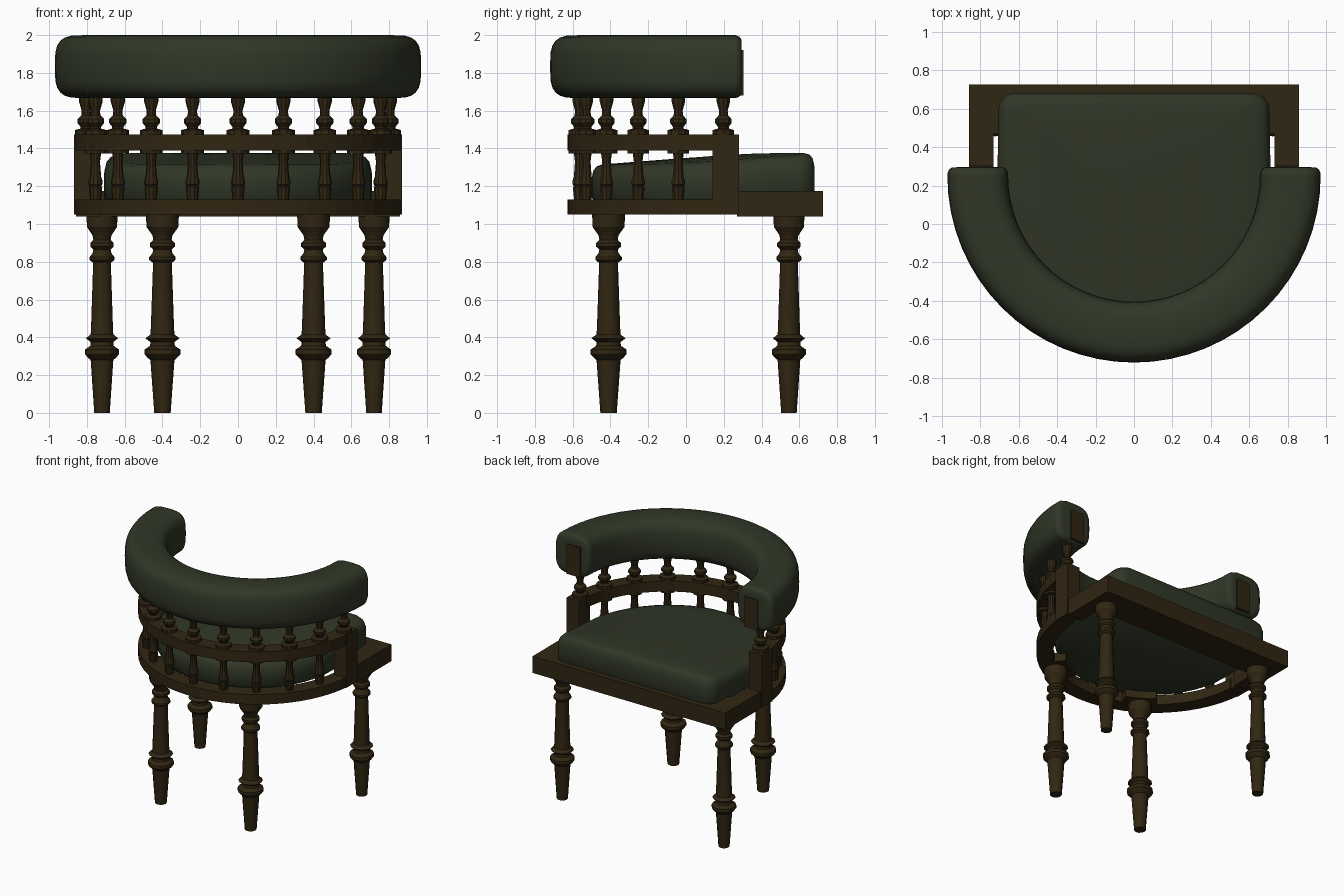
import bpy, bmesh
from math import sin, cos, pi, radians, copysign

if "Cube" in bpy.data.objects:
    bpy.data.objects.remove(bpy.data.objects["Cube"])

CY = 0.24  # centre (y) of the curved back


def material(name, rgb):
    m = bpy.data.materials.new(name)
    m.diffuse_color = (*rgb, 1)
    m.use_nodes = True
    m.node_tree.nodes["Principled BSDF"].inputs["Base Color"].default_value = m.diffuse_color
    return m


WOOD = material("dark wood", (0.030, 0.019, 0.006))
GREEN = material("green leather", (0.030, 0.038, 0.020))


def finish(bm, name, mat, smooth=None):
    bmesh.ops.recalc_face_normals(bm, faces=bm.faces)
    me = bpy.data.meshes.new(name)
    bm.to_mesh(me)
    bm.free()
    ob = bpy.data.objects.new(name, me)
    bpy.context.collection.objects.link(ob)
    me.materials.append(mat)
    if smooth:
        bpy.ops.object.select_all(action='DESELECT')
        bpy.context.view_layer.objects.active = ob
        ob.select_set(True)
        bpy.ops.object.shade_smooth_by_angle(angle=radians(smooth))
    return ob


def loft(bm, rings):
    """Join closed rings of points and cap both ends."""
    vs = [[bm.verts.new(p) for p in r] for r in rings]
    n = len(vs[0])
    for a, b in zip(vs, vs[1:]):
        for i in range(n):
            j = (i + 1) % n
            bm.faces.new((a[i], a[j], b[j], b[i]))
    bm.faces.new(vs[0])
    bm.faces.new(vs[-1])


def lathe(bm, x, y, profile, k=1.0, n=12):
    loft(bm, [[(x + r * k * cos(2 * pi * i / n), y + r * k * sin(2 * pi * i / n), z)
               for i in range(n)] for r, z in profile])


def box(bm, x0, x1, y0, y1, z0, z1):
    loft(bm, [[(x0, y0, z), (x1, y0, z), (x1, y1, z), (x0, y1, z)] for z in (z0, z1)])


def on_arc(r, deg, cy=CY):
    t = radians(deg)
    return r * sin(t), cy - r * cos(t)


def arc_bar(bm, r0, r1, z0, z1, a0, a1, n):
    rings = []
    for i in range(n + 1):
        a = a0 + (a1 - a0) * i / n
        rings.append([(*on_arc(r, a), z) for r, z in ((r0, z0), (r1, z0), (r1, z1), (r0, z1))])
    loft(bm, rings)


# Turned legs
LEG = [(.041, 0), (.06, .28), (.072, .29), (.09, .31), (.09, .335), (.062, .355), (.06, .375),
       (.085, .395), (.06, .415), (.058, .45), (.048, .76), (.048, .795), (.066, .81), (.066, .825),
       (.05, .845), (.046, .865), (.062, .88), (.062, .9), (.046, .915), (.05, .94),
       (.08, .985), (.082, 1.05)]
for name, x, y, k in (("front_leg", .4, -.41, 1.06), ("rear_leg", .72, .545, 1.0)):
    for s, side in ((-1, "left"), (1, "right")):
        bm = bmesh.new()
        lathe(bm, s * x, y, LEG, k)
        finish(bm, f"{name}_{side}", WOOD, 30)

# Curved base rail, with thicker pads above the legs
bm = bmesh.new()
arc_bar(bm, .745, .867, 1.05, 1.13, -87, 87, 28)
for s in (-1, 1):
    arc_bar(bm, .66, .75, 1.05, 1.12, s * 21, s * 41, 4)
finish(bm, "base_rail", WOOD)

# Curved middle rail
bm = bmesh.new()
arc_bar(bm, .75, .867, 1.39, 1.475, -86, 86, 28)
finish(bm, "middle_rail", WOOD)

# Straight seat frame: cross bar and side bars
bm = bmesh.new()
o, i = .858, .73
outline = [(-o, .725), (-o, .27), (-i, .27), (-i, .47), (i, .47), (i, .27), (o, .27), (o, .725)]
loft(bm, [[(x, y, z) for x, y in outline] for z in (1.04, 1.175)])
finish(bm, "seat_frame", WOOD)

# Arm posts and end plates of the padded back
for s, side in ((-1, "left"), (1, "right")):
    bm = bmesh.new()
    box(bm, s * .755, s * .867, .14, .28, 1.05, 1.475)
    finish(bm, f"arm_post_{side}", WOOD)
    bm = bmesh.new()
    box(bm, s * .73, s * .85, .2, .305, 1.68, 1.92)
    finish(bm, f"end_plate_{side}", WOOD)

# Spindles under and over the middle rail
UPPER = [(.06, 1.47), (.06, 1.497), (.03, 1.505), (.03, 1.515), (.046, 1.535), (.046, 1.555),
         (.026, 1.575), (.024, 1.6), (.034, 1.635), (.038, 1.65), (.038, 1.7)]
LOWER = [(.028, 1.12), (.03, 1.14), (.036, 1.195), (.03, 1.2), (.037, 1.21), (.037, 1.23),
         (.03, 1.25), (.024, 1.33), (.028, 1.36), (.03, 1.372), (.06, 1.374), (.06, 1.4)]
up, low = bmesh.new(), bmesh.new()
for n in range(-5, 6):
    x, y = on_arc(.805, n * 17.4)
    lathe(up, x, y, UPPER, n=10)
    if abs(n) < 5:
        lathe(low, x, y, LOWER, n=10)
finish(up, "upper_spindles", WOOD, 30)
finish(low, "lower_spindles", WOOD, 30)


# Padded back: rounded-square section swept round a half circle
def section(scale, n=24):
    pts = []
    for q in range(n):
        a = 2 * pi * q / n
        c, s = cos(a), sin(a)
        pts.append((.158 * scale * copysign(abs(c) ** .58, c),
                    1.833 + .167 * scale * copysign(abs(s) ** .58, s)))
    return pts


def pad_ring(deg, dy, scale):
    ring = []
    for d, z in section(scale):
        x, y = on_arc(.812, deg, .25)
        ring.append((x + d * sin(radians(deg)), y - d * cos(radians(deg)) + dy, z))
    return ring


caps = [(.045, .7), (.043, .86), (.032, .95), (.012, 1)]
rings = [pad_ring(-90, dy, k) for dy, k in caps]
rings += [pad_ring(-90 + 180 * q / 32, 0, 1) for q in range(33)]
rings += [pad_ring(90, dy, k) for dy, k in reversed(caps)]
bm = bmesh.new()
loft(bm, rings)
finish(bm, "padded_back", GREEN, 50)

# Seat cushion: horseshoe outline, sloping and slightly domed top
plan = []
for q in range(25):
    plan.append(on_arc(.71, -90 + 180 * q / 24, .21))
for sx, a0 in ((1, 0), (-1, 90)):
    for q in range(5):
        a = radians(a0 + 22.5 * q)
        plan.append((sx * .62 + .085 * cos(a), .595 + .085 * sin(a)))


def top(x, y):
    return 1.35 + .078 * y - .035 * (x / .7) ** 2


rings = []
for k, drop in ((.96, None), (1, -1), (1, .07), (.985, .03), (.955, .008), (.9, 0),
                (.7, 0), (.45, 0), (.2, 0)):
    ring = []
    for x, y in plan:
        x, y = x * k, .1 + (y - .1) * k
        z = 1.11 if drop is None else 1.14 if drop < 0 else top(x, y) - drop
        ring.append((x, y, z))
    rings.append(ring)
bm = bmesh.new()
loft(bm, rings)
finish(bm, "seat_cushion", GREEN, 50)
